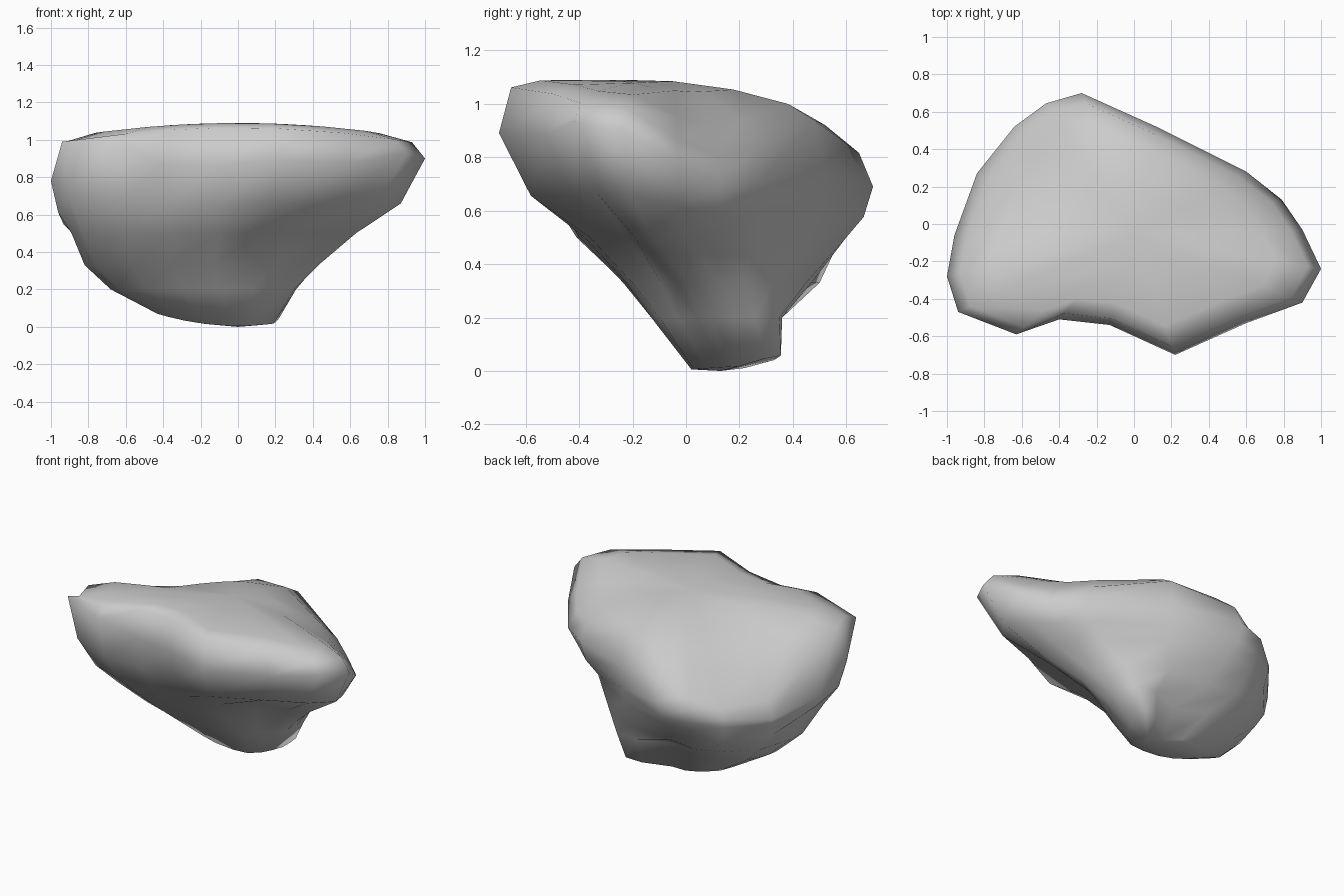
import bpy, bmesh

if "Cube" in bpy.data.objects:
    bpy.data.objects.remove(bpy.data.objects["Cube"])

# Outlines of the boulder, counter-clockwise from the right tip
rim = [(1, -.24), (.9, -.03), (.79, .13), (.6, .28), (.12, .52), (-.28, .70), (-.47, .645), (-.64, .52),
       (-.84, .27), (-.96, -.06), (-1, -.28), (-.94, -.47), (-.63, -.59), (-.4, -.51), (-.13, -.54),
       (.22, -.70), (.6, -.53), (.9, -.42)]
rim_height = [.9, .78, .69, .71, .75, .69, .67, .6, .56, .62, .78, .99, .97, .87, .86, .89, .88, .93]
mid = [(.63, -.13), (.6, 0), (.56, .12), (.48, .25), (.12, .48), (-.25, .60), (-.45, .58), (-.62, .49),
       (-.82, .26), (-.88, -.05), (-.89, -.2), (-.83, -.33), (-.6, -.41), (-.36, -.40), (-.1, -.38),
       (.12, -.36), (.28, -.22), (.5, -.19)]
low = [(.3, .1), (.31, .18), (.31, .26), (.27, .35), (.12, .36), (-.08, .28), (-.28, .36), (-.45, .32),
       (-.6, .22), (-.67, .07), (-.68, 0), (-.63, -.06), (-.48, -.11), (-.3, -.13), (-.1, -.13),
       (.08, -.1), (.18, -.03), (.26, .04)]
foot = [(.19, .2), (.21, .25), (.22, .3), (.2, .355), (.1, .33), (-.05, .22), (-.17, .25), (-.27, .23),
        (-.38, .18), (-.43, .12), (-.43, .08), (-.38, .05), (-.28, .03), (-.18, .02), (-.05, .02),
        (.05, .03), (.12, .08), (.16, .14)]


def top_z(x, y):
    """Top surface: flat at the front, falling away towards the back corners."""
    u = max(0, y + .2)
    return 1.09 - .09 * x * x - .25 * u * u - 1.1 * x * x * u


def top_ring(s, drop):
    """Rim outline shrunk towards the middle and laid on the top surface."""
    pts = [(x * s, (y + .05) * s - .05) for x, y in rim]
    return [(x, y, top_z(x, y) - drop) for x, y in pts]


def blend(outer, inner, t):
    return [(a[0] + t * (b[0] - a[0]), a[1] + t * (b[1] - a[1])) for a, b in zip(outer, inner)]


# Rings from the foot up to the top
rings = [
    [(x, y, .005 + .35 * x * x + .25 * max(0, y - .2)) for x, y in foot],
    [(x, y, .2) for x, y in low],
    [(x - .035, y + .03, .33) for x, y in blend(mid, low, .5)],
    [(x, y, .5 if h > .6 else .44) for (x, y), h in zip(mid, rim_height)],
    [(x, y, .4 * h + .3) for (x, y), h in zip(blend(rim, mid, .35), rim_height)],
    [(x, y, h) for (x, y), h in zip(rim, rim_height)],
    top_ring(.93, .025),
    top_ring(.76, 0),
    top_ring(.4, 0),
]

bm = bmesh.new()
loops = [[bm.verts.new(p) for p in r] for r in rings]
n = len(rim)
for lo, hi in zip(loops, loops[1:]):
    for i in range(n):
        j = (i + 1) % n
        bm.faces.new((lo[i], lo[j], hi[j], hi[i]))


def cap(loop, centre):
    c = bm.verts.new(centre)
    for i in range(n):
        bm.faces.new((loop[i], loop[(i + 1) % n], c))


cap(loops[-1], (0, -.05, top_z(0, -.05)))
cap(loops[0], (0, .13, 0))
bmesh.ops.recalc_face_normals(bm, faces=bm.faces)
for f in bm.faces:
    f.smooth = True

mesh = bpy.data.meshes.new("boulder")
bm.to_mesh(mesh)
bm.free()
bpy.context.collection.objects.link(bpy.data.objects.new("boulder", mesh))
